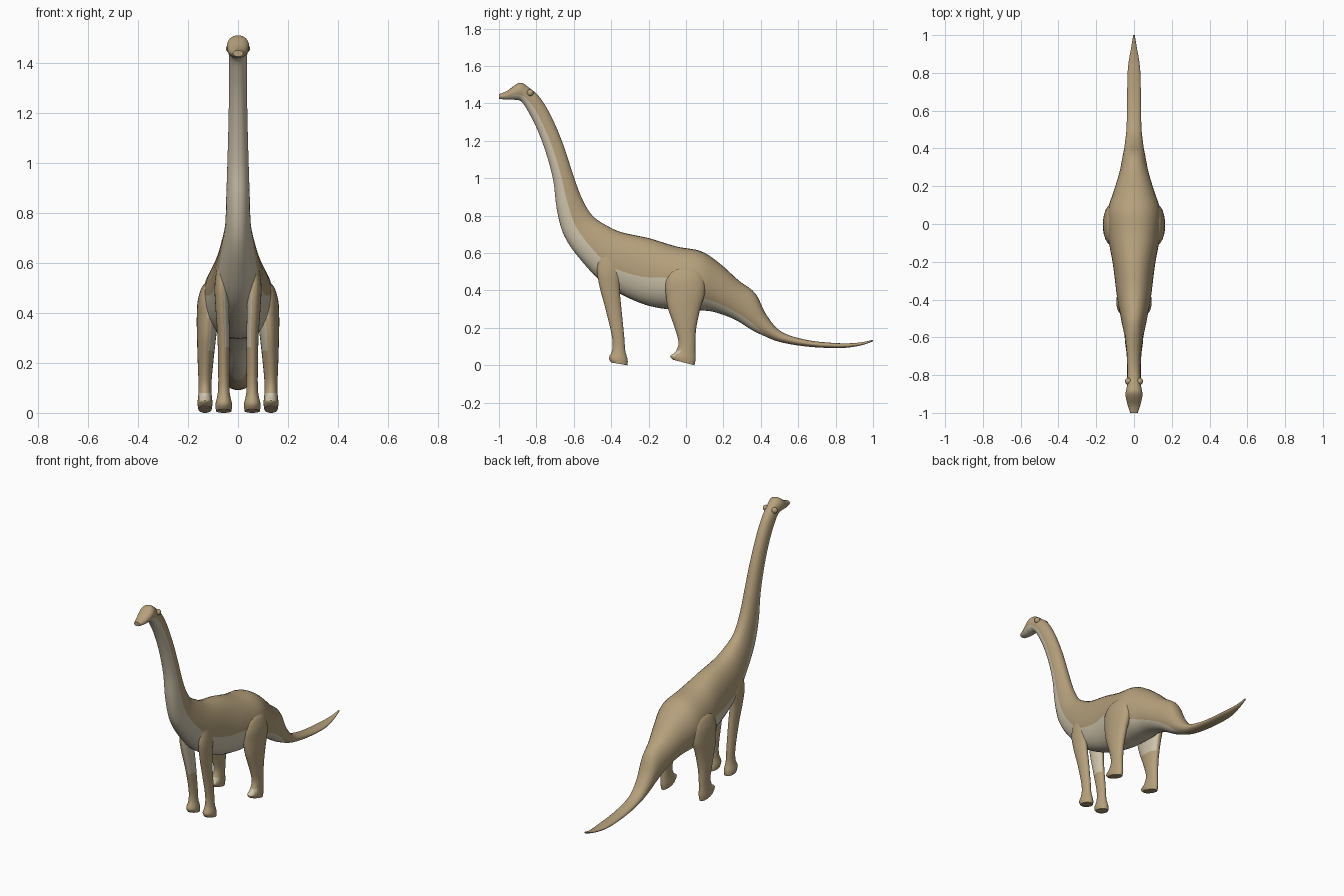
import bpy, bmesh, math

cube = bpy.data.objects.get("Cube")
if cube:
    bpy.data.objects.remove(cube)


def material(name, color):
    mat = bpy.data.materials.new(name)
    mat.use_nodes = True
    mat.diffuse_color = (*color, 1)
    mat.node_tree.nodes["Principled BSDF"].inputs["Base Color"].default_value = (*color, 1)
    return mat


TAN = material("tan_hide", (0.46, 0.35, 0.20))
CREAM = material("cream_belly", (0.62, 0.55, 0.41))


def smooth_stations(stations, steps):
    """Catmull-Rom interpolation through a list of section tuples."""
    result = []
    last = len(stations) - 1
    for i in range(last):
        a, b = stations[max(i - 1, 0)], stations[i]
        c, d = stations[i + 1], stations[min(i + 2, last)]
        for s in range(steps):
            t = s / steps
            result.append([
                q + 0.5 * t * (r - p + t * (2 * p - 5 * q + 4 * r - u + t * (3 * (q - r) + u - p)))
                for p, q, r, u in zip(a, b, c, d)])
    return result + [list(stations[last])]


def loft(name, rings, is_cream):
    """Skin closed rings; is_cream(ring, segment, face) picks the belly colour."""
    bm = bmesh.new()
    loops = [[bm.verts.new(p) for p in ring] for ring in rings]
    count = len(loops[0])
    made = []
    for i, (a, b) in enumerate(zip(loops, loops[1:])):
        for j in range(count):
            k = (j + 1) % count
            made.append((i, j, bm.faces.new((a[j], a[k], b[k], b[j]))))
    bm.faces.new(loops[0])
    bm.faces.new(loops[-1])
    bmesh.ops.recalc_face_normals(bm, faces=bm.faces)
    for i, j, face in made:
        face.material_index = int(is_cream(i, j, face))
    mesh = bpy.data.meshes.new(name)
    bm.to_mesh(mesh)
    bm.free()
    mesh.materials.append(TAN)
    mesh.materials.append(CREAM)
    obj = bpy.data.objects.new(name, mesh)
    bpy.context.collection.objects.link(obj)
    finish(obj)
    return obj


def finish(obj):
    bpy.ops.object.select_all(action="DESELECT")
    obj.select_set(True)
    bpy.context.view_layer.objects.active = obj
    bpy.ops.object.shade_smooth_by_angle(angle=math.radians(50))


# Head, neck, trunk and tail: top y, top z, bottom y, bottom z, half width, belly share
BODY = [
    (-1, 1.45, -1, 1.425, .02, .3),
    (-.96, 1.465, -.96, 1.42, .033, .3),
    (-.89, 1.51, -.92, 1.42, .045, .3),
    (-.84, 1.485, -.88, 1.41, .038, .35),
    (-.78, 1.43, -.84, 1.35, .036, .4),
    (-.72, 1.33, -.795, 1.26, .036, .4),
    (-.66, 1.19, -.75, 1.14, .038, .42),
    (-.61, 1.04, -.71, .99, .042, .43),
    (-.56, .9, -.69, .83, .047, .45),
    (-.5, .8, -.65, .69, .052, .43),
    (-.42, .745, -.56, .56, .07, .38),
    (-.34, .71, -.43, .43, .09, .35),
    (-.2, .68, -.25, .335, .11, .4),
    (-.05, .635, -.1, .3, .135, .48),
    (.08, .61, .05, .295, .14, .25),
    (.18, .545, .15, .285, .11, .2),
    (.28, .455, .26, .245, .078, .2),
    (.37, .385, .35, .19, .06, .18),
    (.43, .27, .4, .165, .05, .15),
    (.51, .18, .5, .125, .04, .02),
    (.65, .135, .65, .1, .037, .02),
    (.82, .118, .82, .092, .033, .02),
    (.93, .122, .93, .105, .016, .02),
    (1, .137, 1, .128, .004, .02),
]
LOW, HIGH = 6, 10
sections = smooth_stations(BODY, 5)


def body_ring(section):
    yt, zt, yb, zb, width, share = section
    split = math.acos(1 - 2 * max(share, .02))
    angles = [split * i / LOW for i in range(LOW)]
    angles += [split + (math.pi - split) * i / HIGH for i in range(HIGH + 1)]
    half = []
    for a in angles:
        f = (1 - math.cos(a)) / 2
        x = width * max(math.sin(a), 0) ** .9
        half.append((x, yb + (yt - yb) * f, zb + (zt - zb) * f))
    return half + [(-x, y, z) for x, y, z in half[-2:0:-1]]


def belly_rule(i, j, face):
    around = 2 * (LOW + HIGH)
    return min(j, around - 1 - j) < LOW and sections[i][5] > .05


loft("body", [body_ring(s) for s in sections], belly_rule)

# Legs: height, front y, back y, centre x, half width, toe rise
HIND = [
    (.52, -.05, .05, .112, .018, 0),
    (.5, -.085, .08, .116, .03, 0),
    (.45, -.11, .1, .12, .041, 0),
    (.38, -.108, .1, .122, .043, 0),
    (.3, -.095, .076, .126, .038, 0),
    (.2, -.06, .055, .13, .031, 0),
    (.12, -.04, .05, .132, .026, 0),
    (.07, -.058, .05, .132, .027, 0),
    (.03, -.085, .051, .132, .03, .02),
    (0, -.07, .045, .132, .027, .03),
]
FORE = [
    (.64, -.45, -.37, .055, .018, 0),
    (.52, -.475, -.35, .065, .028, 0),
    (.42, -.462, -.355, .063, .027, 0),
    (.3, -.43, -.345, .058, .024, 0),
    (.15, -.395, -.33, .057, .022, 0),
    (.08, -.395, -.325, .057, .024, 0),
    (.03, -.412, -.312, .057, .033, .01),
    (0, -.4, -.313, .057, .031, .015),
]
AROUND = 24


def leg_ring(section, side):
    z, front, back, x, width, rise = section
    ring = []
    for i in range(AROUND):
        a = math.tau * i / AROUND
        c, s = math.cos(a), math.sin(a)
        ring.append((side * (x + width * c),
                     (front + back) / 2 + (back - front) / 2 * s,
                     z + rise * (1 - s) / 2))
    return ring


for side, label in ((1, "left"), (-1, "right")):
    for kind, stations, hem in (("hind", HIND, .24), ("fore", FORE, .26)):

        def leg_rule(i, j, face):
            spot = face.calc_center_median()
            inner = face.normal.x * side < -.3 and spot.z > hem
            toe = kind == "hind" and face.normal.y < -.3 and face.normal.z > .2 and spot.z < .08
            return inner or toe

        rings = [leg_ring(s, side) for s in smooth_stations(stations, 4)]
        loft(f"{label}_{kind}_leg", rings, leg_rule)

    # Bulging eyes
    bpy.ops.mesh.primitive_uv_sphere_add(segments=16, ring_count=10, radius=.018,
                                         location=(side * .03, -.833, 1.457))
    eye = bpy.context.object
    eye.name = f"{label}_eye"
    eye.data.materials.append(TAN)
    finish(eye)
